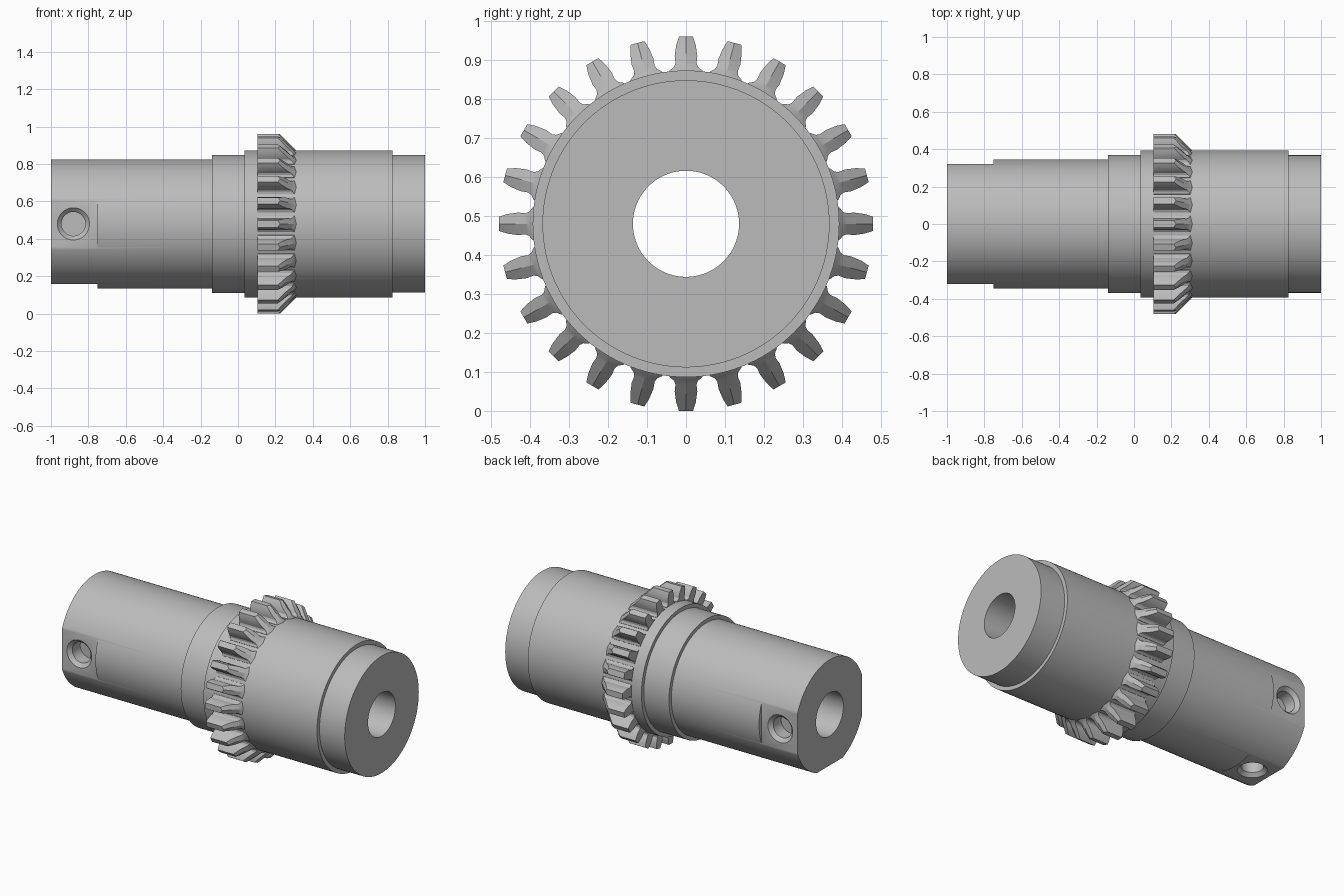
import bpy, bmesh, math
from mathutils import Matrix, Vector

AXIS_Z = 0.48
TEETH = 24
SEGMENTS = 120

if "Cube" in bpy.data.objects:
    bpy.data.objects.remove(bpy.data.objects["Cube"], do_unlink=True)

steel = bpy.data.materials.new("plain grey steel")
steel.use_nodes = True
GREY = (0.5, 0.5, 0.5, 1)
steel.diffuse_color = GREY
steel.node_tree.nodes["Principled BSDF"].inputs["Base Color"].default_value = GREY


def make_object(name, bm):
    bmesh.ops.recalc_face_normals(bm, faces=bm.faces)
    mesh = bpy.data.meshes.new(name)
    bm.to_mesh(mesh)
    bm.free()
    mesh.materials.append(steel)
    obj = bpy.data.objects.new(name, mesh)
    bpy.context.collection.objects.link(obj)
    return obj


def lathe(name, profile, turn=None):
    """Spin a closed (x, radius) profile about the x axis."""
    bm = bmesh.new()
    rings = []
    for i in range(SEGMENTS):
        a = 2 * math.pi * i / SEGMENTS
        rings.append([bm.verts.new((x, r * math.cos(a), r * math.sin(a))) for x, r in profile])
    n = len(profile)
    for i, ring in enumerate(rings):
        after = rings[(i + 1) % SEGMENTS]
        for j in range(n):
            k = (j + 1) % n
            bm.faces.new((ring[j], ring[k], after[k], after[j]))
    bmesh.ops.remove_doubles(bm, verts=bm.verts, dist=1e-5)
    if turn:
        bmesh.ops.transform(bm, matrix=turn, verts=bm.verts)
    return make_object(name, bm)


def cut(target, cutter):
    cutter.hide_render = True
    mod = target.modifiers.new("cut", "BOOLEAN")
    mod.operation = "DIFFERENCE"
    mod.solver = "EXACT"
    mod.object = cutter
    bpy.context.view_layer.objects.active = target
    bpy.ops.object.modifier_apply(modifier=mod.name)
    bpy.data.objects.remove(cutter, do_unlink=True)


# Stepped hollow shaft
shaft = lathe("stepped_shaft", [
    (-1, 0.136), (-1, 0.345), (-0.14, 0.345), (-0.14, 0.369), (0.035, 0.369),
    (0.035, 0.393), (0.825, 0.393), (0.825, 0.368), (1, 0.368), (1, 0.136)])

# Three flats at the narrow end, each with a countersunk blind hole
for name, angle in (("front", -90), ("back", 90), ("bottom", 180)):
    if name == "bottom":
        out = Vector((0, 0, -1))
    else:
        out = Vector((0, math.sin(math.radians(angle)), 0))
    to_out = out.to_track_quat("X", "Z" if out.z == 0 else "Y").to_matrix().to_4x4()

    bm = bmesh.new()
    bmesh.ops.create_cube(bm, size=1)
    size = Vector((0.5, 0.8, 0.8))
    centre = Vector((-1, 0, 0)) + out * 0.72
    bmesh.ops.transform(bm, matrix=Matrix.Translation(centre) @ Matrix.Diagonal(size).to_4x4(),
                        verts=bm.verts)
    cut(shaft, make_object(name + "_flat_cutter", bm))

    place = Matrix.Translation((-0.88, 0, 0)) @ to_out
    cut(shaft, lathe(name + "_hole_cutter", [
        (0.22, 0), (0.22, 0.064), (0.298, 0.064), (0.32, 0.086), (0.4, 0.086), (0.4, 0)], place))

# Ring of teeth, pointed and sloped toward the wide end
half = [(0.018, 0.48), (0.025, 0.458), (0.029, 0.43), (0.027, 0.412),
        (0.031, 0.402), (0.042, 0.393), (0.042, 0.385)]
bm = bmesh.new()
for i in range(TEETH):
    spin = Matrix.Rotation(2 * math.pi * i / TEETH, 3, "X")

    def row(t_scale, back, setback=0.0):
        verts = []
        for t, r in half:
            x = 0.105 if back else 0.705 - r - setback
            verts.append(bm.verts.new(spin @ Vector((x, t * t_scale, r))))
        return verts

    rows = [row(-1, True), row(0, True), row(1, True),
            row(1, False, 0.012), row(0, False), row(-1, False, 0.012)]
    for j in range(6):
        a, b = rows[j], rows[(j + 1) % 6]
        for k in range(len(half) - 1):
            bm.faces.new((a[k], a[k + 1], b[k + 1], b[k]))
    for k in (0, -1):
        bm.faces.new([r[k] for r in rows])
teeth = make_object("tooth_ring", bm)

# Lift onto the ground and shade
for obj in (shaft, teeth):
    obj.location.z = AXIS_Z
    bpy.ops.object.select_all(action="DESELECT")
    obj.select_set(True)
    bpy.context.view_layer.objects.active = obj
    bpy.ops.object.shade_smooth_by_angle(angle=math.radians(25))
